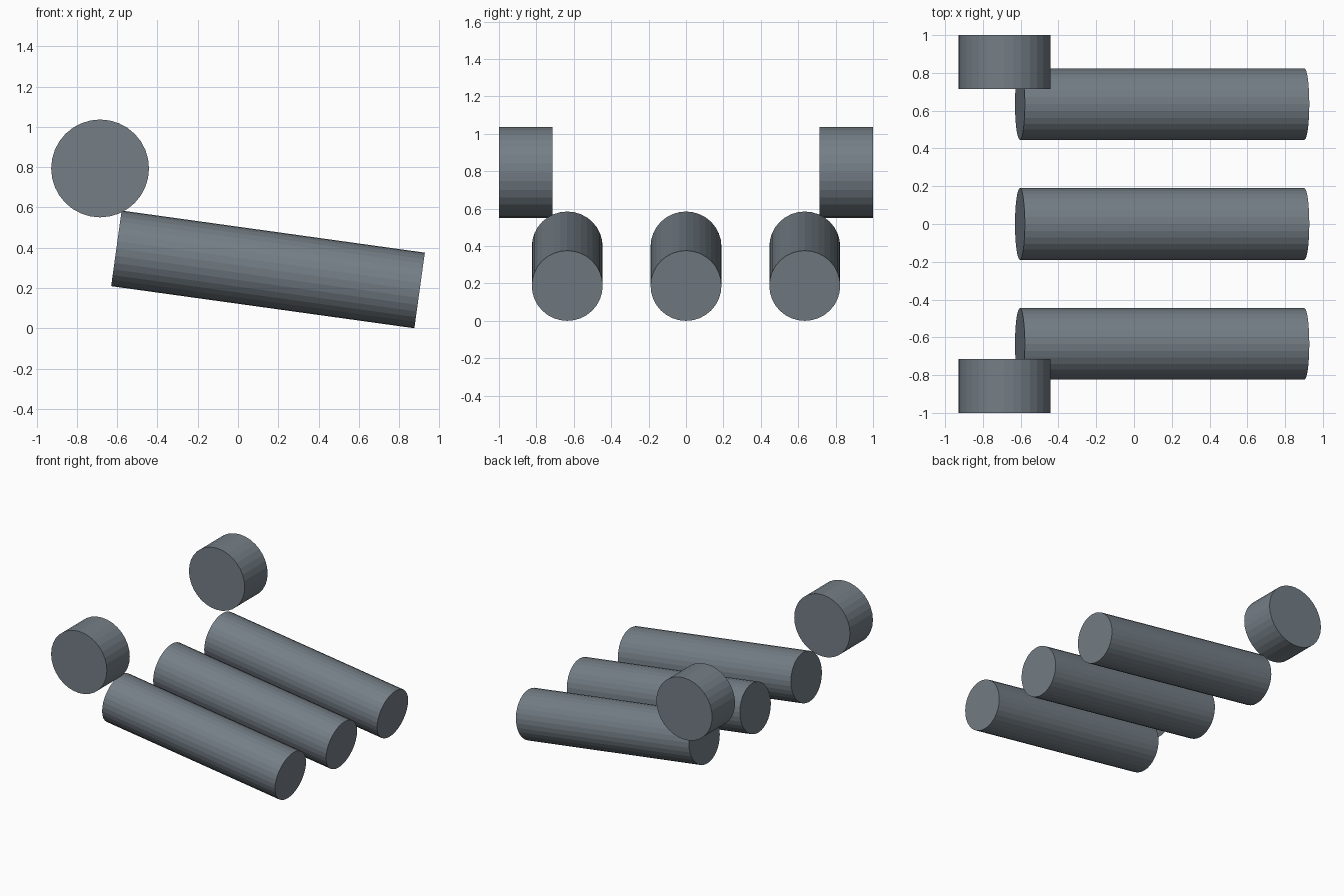
import bpy
from math import pi
from mathutils import Vector

if "Cube" in bpy.data.objects:
    bpy.data.objects.remove(bpy.data.objects["Cube"])

SIDES = 32

# Dark slate grey
slate = bpy.data.materials.new("slate_grey")
slate.diffuse_color = (0.176, 0.21, 0.24, 1)
slate.use_nodes = True
slate.node_tree.nodes["Principled BSDF"].inputs["Base Color"].default_value = slate.diffuse_color


def cylinder(name, start, end, radius):
    """Flat-shaded cylinder between two points, along y or within an xz plane."""
    start, end = Vector(start), Vector(end)
    axis = end - start
    along_y = abs(axis.y) > 1e-6
    rotation = (pi / 2, 0, 0) if along_y else (0, axis.angle(Vector((0, 0, 1))), 0)
    bpy.ops.mesh.primitive_cylinder_add(
        vertices=SIDES, radius=radius, depth=axis.length,
        location=(start + end) / 2, rotation=rotation)
    obj = bpy.context.object
    obj.name = name
    obj.data.materials.append(slate)


# Three tilted long rollers, side by side
for label, y in (("right", -0.635), ("middle", 0), ("left", 0.635)):
    cylinder(f"long_roller_{label}", (-0.604, y, 0.397), (0.902, y, 0.188), 0.1895)

# Two short drums at the raised end, one on each side
for label, side in (("right", -1), ("left", 1)):
    cylinder(f"short_drum_{label}", (-0.685, side * 0.715, 0.794),
             (-0.685, side * 1.0, 0.794), 0.243)
